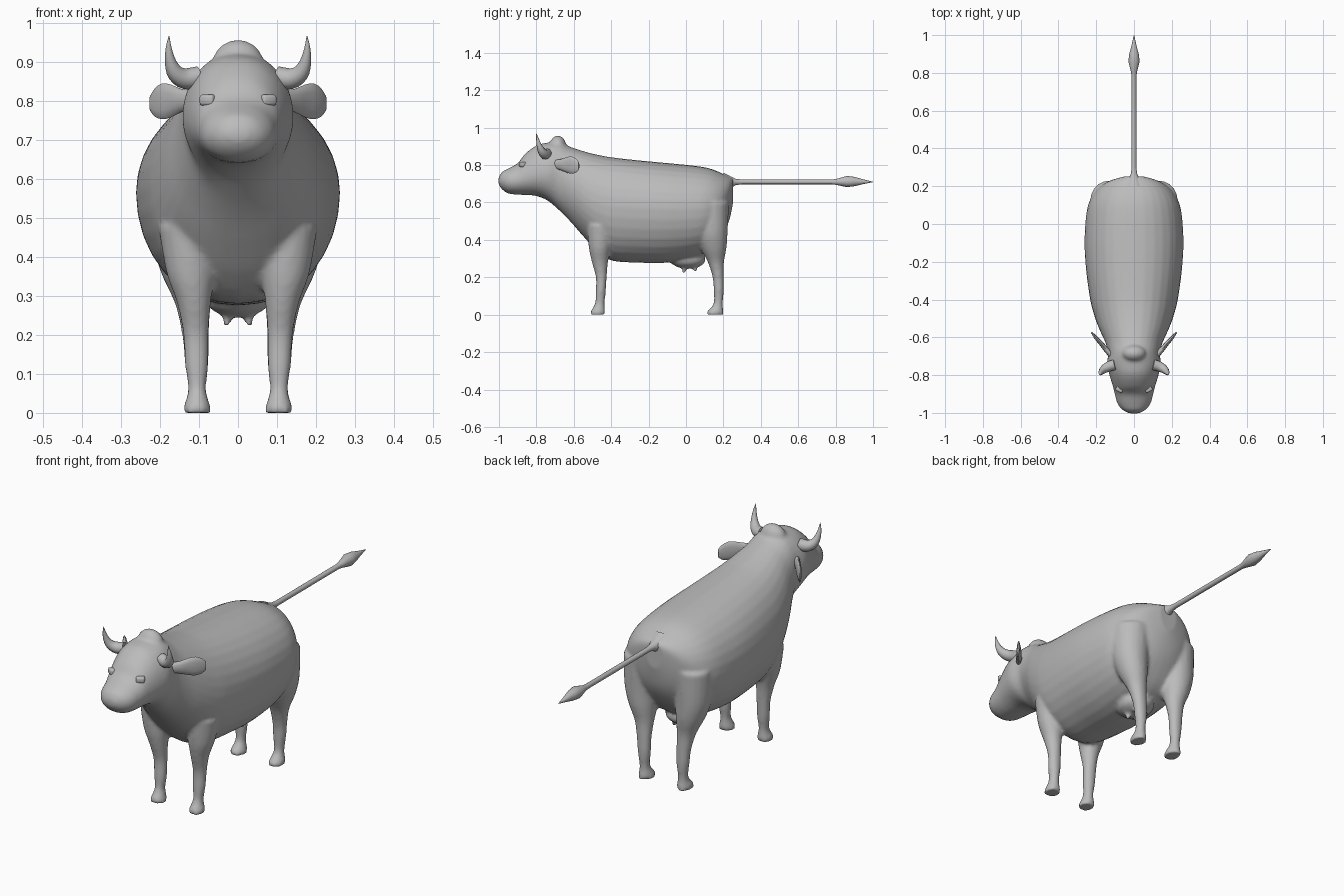
import bpy, bmesh, math
from mathutils import Vector, Matrix
from mathutils.bvhtree import BVHTree

if "Cube" in bpy.data.objects:
    bpy.data.objects.remove(bpy.data.objects["Cube"])

grey = bpy.data.materials.new("plain grey")
grey.diffuse_color = (0.5, 0.5, 0.5, 1)
grey.use_nodes = True
grey.node_tree.nodes["Principled BSDF"].inputs["Base Color"].default_value = grey.diffuse_color


def spline(rows, steps):
    """Catmull-Rom interpolation of whole rows of numbers."""
    out = []
    for i in range(len(rows) - 1):
        a, b, c, d = (rows[max(i - 1, 0)], rows[i], rows[i + 1],
                      rows[min(i + 2, len(rows) - 1)])
        for k in range(steps):
            t = k / steps
            out.append([q + 0.5 * t * (r - p + t * (2 * p - 5 * q + 4 * r - s
                        + t * (3 * (q - r) + s - p)))
                        for p, q, r, s in zip(a, b, c, d)])
    return out + [list(rows[-1])]


def skin(bm, rings):
    """Closed surface through a list of equal rings."""
    vs = [[bm.verts.new(p) for p in ring] for ring in rings]
    n = len(vs[0])
    faces = [bm.faces.new((a[i], a[(i + 1) % n], b[(i + 1) % n], b[i]))
             for a, b in zip(vs, vs[1:]) for i in range(n)]
    faces += [bm.faces.new(vs[0][::-1]), bm.faces.new(vs[-1])]
    bmesh.ops.recalc_face_normals(bm, faces=faces)


def ellipse(centre, u, v, n=16):
    c, u, v = Vector(centre), Vector(u), Vector(v)
    return [c + u * math.cos(2 * math.pi * i / n) + v * math.sin(2 * math.pi * i / n)
            for i in range(n)]


def ball(bm, centre, radii):
    bmesh.ops.create_uvsphere(bm, u_segments=20, v_segments=12, radius=1,
                              matrix=Matrix.Translation(centre) @ Matrix.Diagonal((*radii, 1)))


def finish(bm, name, angle=60):
    me = bpy.data.meshes.new(name)
    bm.to_mesh(me)
    bm.free()
    me.materials.append(grey)
    ob = bpy.data.objects.new(name, me)
    bpy.context.collection.objects.link(ob)
    bpy.ops.object.select_all(action='DESELECT')
    ob.select_set(True)
    bpy.context.view_layer.objects.active = ob
    bpy.ops.object.shade_smooth_by_angle(angle=math.radians(angle))
    return ob


# Torso, neck and head: y, bottom, widest height, top, half width
trunk = [
    (-1.003, .70, .715, .73, .025), (-.985, .672, .715, .762, .06),
    (-.95, .648, .715, .782, .088), (-.9, .642, .72, .81, .102),
    (-.86, .64, .735, .86, .112), (-.8, .635, .75, .905, .13),
    (-.74, .61, .76, .92, .143), (-.68, .56, .755, .925, .137),
    (-.62, .50, .70, .898, .155), (-.55, .42, .64, .875, .187),
    (-.48, .345, .60, .857, .212), (-.4, .29, .58, .842, .232),
    (-.25, .278, .57, .825, .253), (-.1, .278, .565, .811, .262),
    (.05, .30, .565, .796, .253), (.13, .34, .575, .781, .232),
    (.19, .42, .60, .757, .19), (.23, .50, .65, .738, .125), (.252, .60, .69, .727, .05)]
bm = bmesh.new()
rings = []
for y, zb, zm, zt, w in spline(trunk, 4):
    ring = []
    for i in range(32):
        c, s = math.cos(i * math.pi / 16), math.sin(i * math.pi / 16)
        x = math.copysign(abs(c) ** 0.92, c) * w
        ring.append((x, y, zm + s * (zt - zm if s > 0 else zm - zb)))
    rings.append(ring)
skin(bm, rings)

# Legs: z, x, y, half width, half depth
front_leg = [(0, .105, -.472, .036, .040), (.018, .105, -.471, .034, .039),
             (.06, .105, -.461, .023, .026), (.12, .106, -.456, .030, .027),
             (.2, .108, -.453, .033, .029), (.28, .113, -.460, .043, .043),
             (.36, .122, -.460, .062, .060), (.48, .130, -.450, .075, .080)]
hind_leg = [(0, .105, .155, .036, .046), (.018, .105, .157, .034, .043),
            (.06, .105, .172, .023, .025), (.13, .106, .175, .031, .027),
            (.2, .109, .172, .035, .030), (.28, .116, .160, .046, .043),
            (.36, .130, .147, .068, .070), (.45, .138, .137, .085, .086),
            (.6, .130, .130, .100, .100)]
for side in (-1, 1):
    for leg in (front_leg, hind_leg):
        skin(bm, [ellipse((side * x, y, z), (rx, 0, 0), (0, ry, 0), 20)
                  for z, x, y, rx, ry in spline(leg, 4)])
    # Teats
    for y, tip in ((-.01, .222), (.05, .230)):
        skin(bm, [ellipse((side * .028, y, z), (r, 0, 0), (0, r, 0), 12)
                  for z, r in ((tip, .009), (tip + .03, .013), (.29, .022))])
# Udder and poll
ball(bm, (0, .01, .295), (.085, .095, .05))
ball(bm, (0, -.685, .90), (.065, .045, .058))

body = finish(bm, "body", 80)
fuse = body.modifiers.new("fuse", 'REMESH')
fuse.mode = 'VOXEL'
fuse.voxel_size = 0.009
fuse.use_smooth_shade = True
soft = body.modifiers.new("soften", 'SMOOTH')
soft.factor = 0.5
soft.iterations = 5

# Tail with tuft: y, z, radius
tail = [(.20, .70, .06), (.235, .707, .034), (.265, .71, .017), (.30, .71, .0125),
        (.55, .71, .0125), (.78, .71, .0125), (.805, .71, .016), (.86, .712, .030),
        (.90, .712, .025), (.95, .711, .012), (1.0, .71, .001)]
bm = bmesh.new()
skin(bm, [ellipse((0, y, z), (r, 0, 0), (0, 0, r)) for y, z, r in tail])
finish(bm, "tail")

# Horns: x, y, z, radius
horn = [(.10, -.745, .862, .028), (.135, -.755, .858, .027), (.160, -.770, .872, .022),
        (.173, -.783, .900, .015), (.178, -.793, .935, .008), (.177, -.800, .968, .001)]
# Ears: x, y, z, half height, half thickness
ear = [(.10, -.715, .805, .022, .016), (.145, -.668, .802, .030, .014),
       (.172, -.635, .801, .042, .012), (.195, -.610, .800, .046, .010),
       (.214, -.587, .797, .036, .007), (.225, -.573, .795, .020, .004)]
surface = BVHTree.FromObject(body, bpy.context.evaluated_depsgraph_get())

for side, label in ((-1, "left"), (1, "right")):
    bm = bmesh.new()
    path = spline(horn, 3)
    rings = []
    for i, (x, y, z, r) in enumerate(path):
        a, b = path[max(i - 1, 0)], path[min(i + 1, len(path) - 1)]
        d = Vector((b[0] - a[0], b[1] - a[1], b[2] - a[2])).normalized()
        u = d.cross(Vector((0, 1, 0))).normalized()
        v = d.cross(u)
        rings.append([(side * p.x, p.y, p.z)
                      for p in ellipse((x, y, z), u * r, v * r, 12)])
    skin(bm, rings)
    finish(bm, label + "_horn")

    bm = bmesh.new()
    skin(bm, [ellipse((side * x, y, z), (0, 0, h), (side * t * .7, -t * .7, 0), 12)
              for x, y, z, h, t in spline(ear, 2)])
    finish(bm, label + "_ear")

    # Eye: rounded block set into the face
    hit = surface.ray_cast(Vector((side * .075, -2, .803)), Vector((0, 1, 0)))[0]
    bm = bmesh.new()
    bmesh.ops.create_cube(bm, size=1, matrix=Matrix.Translation(hit + Vector((0, .010, 0)))
                          @ Matrix.Rotation(side * .5, 4, 'Z')
                          @ Matrix.Diagonal((.040, .036, .028, 1)))
    bmesh.ops.bevel(bm, geom=bm.edges[:], offset=.007, segments=2, affect='EDGES', profile=.5)
    finish(bm, label + "_eye")
